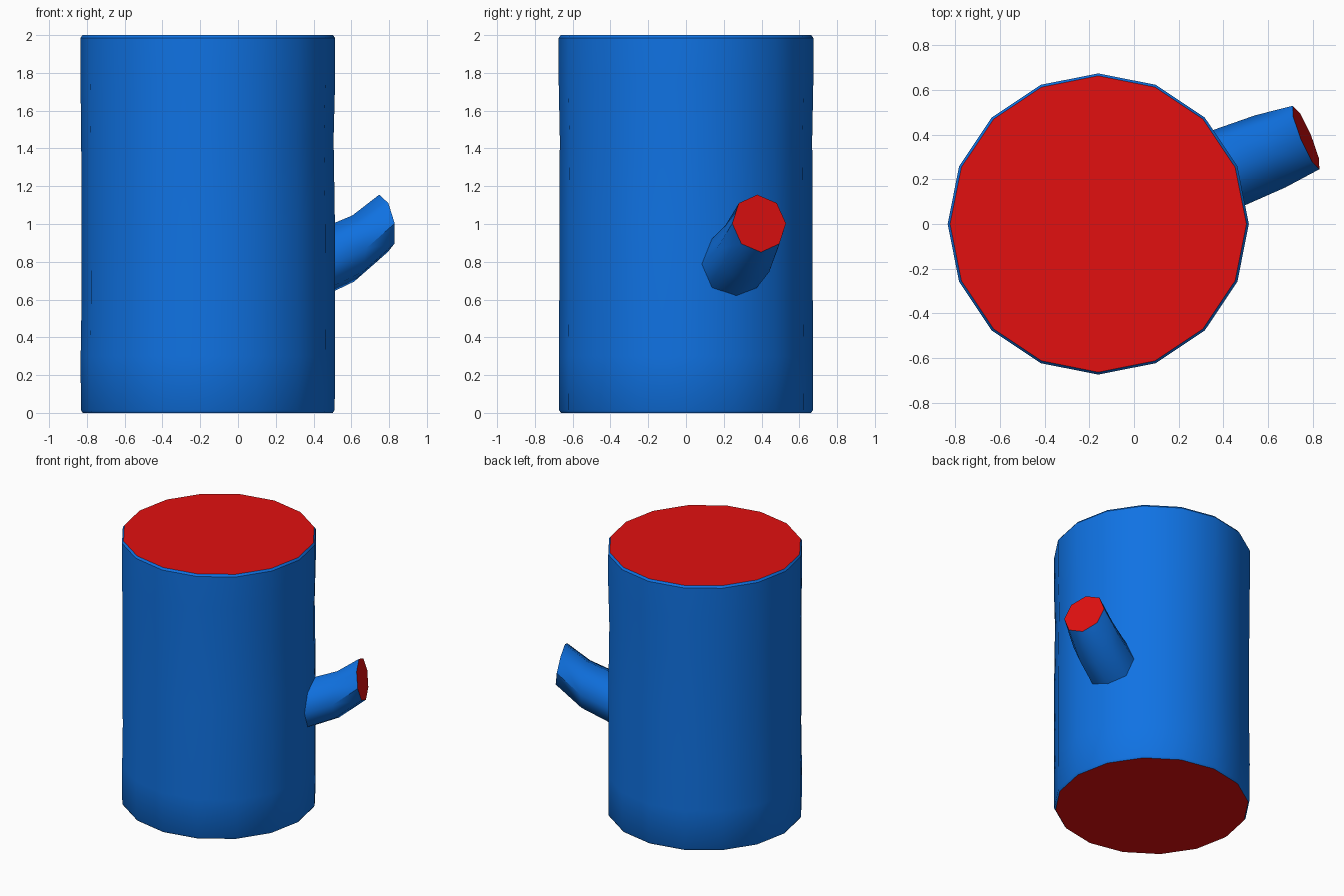
import bpy, bmesh
from math import cos, sin, tau
from mathutils import Vector

cube = bpy.data.objects.get("Cube")
if cube:
    bpy.data.objects.remove(cube, do_unlink=True)


def material(name, color):
    mat = bpy.data.materials.new(name)
    mat.use_nodes = True
    mat.diffuse_color = color
    mat.node_tree.nodes["Principled BSDF"].inputs["Base Color"].default_value = color
    return mat


bark = material("bark_blue", (0.005, 0.17, 0.77, 1))
cut_wood = material("cut_red", (0.76, 0.005, 0.005, 1))


def ring(center, axis, radius, sides):
    """Points of a regular polygon facing along axis, starting sideways."""
    axis = Vector(axis).normalized()
    side = Vector((0, 0, 1)).cross(axis)
    side = side.normalized() if side.length > 0.01 else Vector((1, 0, 0))
    up = axis.cross(side)
    return [Vector(center) + radius * (cos(tau * i / sides) * side + sin(tau * i / sides) * up)
            for i in range(sides)]


def loft(name, rings, smooth_angle):
    """Skin the rings with bark and close both ends with cut wood."""
    bm = bmesh.new()
    loops = [[bm.verts.new(p) for p in points] for points in rings]
    n = len(loops[0])
    for low, high in zip(loops, loops[1:]):
        for i in range(n):
            j = (i + 1) % n
            bm.faces.new((low[i], low[j], high[j], high[i]))
    for cap in (loops[0][::-1], loops[-1]):
        bm.faces.new(cap).material_index = 1
    bmesh.ops.recalc_face_normals(bm, faces=bm.faces)
    mesh = bpy.data.meshes.new(name)
    bm.to_mesh(mesh)
    bm.free()
    mesh.materials.append(bark)
    mesh.materials.append(cut_wood)
    obj = bpy.data.objects.new(name, mesh)
    bpy.context.collection.objects.link(obj)
    bpy.ops.object.select_all(action='DESELECT')
    obj.select_set(True)
    bpy.context.view_layer.objects.active = obj
    bpy.ops.object.shade_smooth_by_angle(angle=smooth_angle)
    return obj


# Trunk: slightly wavy, with a narrow worn rim at both ends (x, z, radius)
trunk_profile = [(-0.16, 0, 0.662), (-0.16, 0.015, 0.672), (-0.16, 0.3, 0.673),
                 (-0.157, 0.6, 0.671), (-0.158, 1.0, 0.671), (-0.162, 1.45, 0.668),
                 (-0.16, 1.75, 0.674), (-0.16, 1.985, 0.674), (-0.16, 2, 0.663)]
loft("trunk", [ring((x, 0, z), (0, 0, 1), r, 16) for x, z, r in trunk_profile], 0.6)

# Side branch: bends upward out of the trunk (centre, upward tilt, radius)
branch_path = [((0.25, 0.185, 0.70), 0, 0.185), ((0.42, 0.25, 0.785), 0, 0.183),
               ((0.61, 0.325, 0.87), 0.03, 0.175), ((0.77, 0.387, 1.003), 0.16, 0.154)]
loft("side_branch", [ring(c, (0.92, 0.385, tilt), r, 8) for c, tilt, r in branch_path], 0.87)
